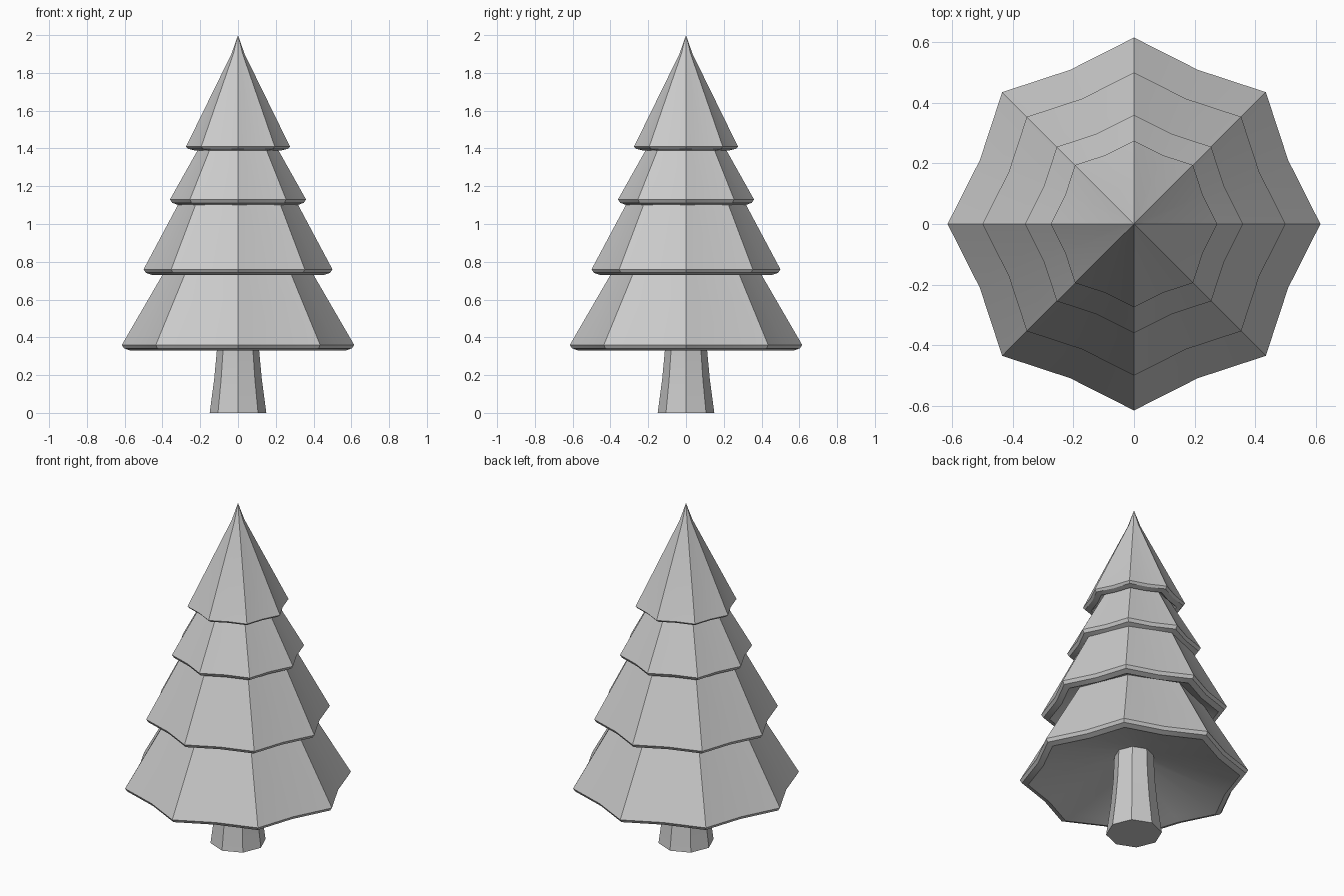
import bpy, bmesh
from math import cos, sin, pi

if "Cube" in bpy.data.objects:
    bpy.data.objects.remove(bpy.data.objects["Cube"])


def lathe(name, profile, sides):
    """Revolve (radius, z, valley ratio) points; every second vertex is a valley."""
    bm = bmesh.new()
    rings = []
    for r, z, valley in profile:
        if r == 0:
            rings.append([bm.verts.new((0, 0, z))])
            continue
        ring = []
        for i in range(sides):
            rr = r * (valley if i % 2 else 1)
            a = 2 * pi * i / sides
            ring.append(bm.verts.new((rr * cos(a), rr * sin(a), z)))
        rings.append(ring)
    for a, b in zip(rings, rings[1:]):
        for i in range(sides):
            j = (i + 1) % sides
            if len(a) == 1:
                bm.faces.new((a[0], b[i], b[j]))
            elif len(b) == 1:
                bm.faces.new((a[i], b[0], a[j]))
            else:
                bm.faces.new((a[i], b[i], b[j], a[j]))
    bmesh.ops.recalc_face_normals(bm, faces=bm.faces)
    mesh = bpy.data.meshes.new(name)
    bm.to_mesh(mesh)
    bm.free()
    ob = bpy.data.objects.new(name, mesh)
    bpy.context.collection.objects.link(ob)
    bpy.ops.object.select_all(action='DESELECT')
    ob.select_set(True)
    bpy.context.view_layer.objects.active = ob
    bpy.ops.object.shade_smooth_by_angle(angle=0.45)
    return ob


# foliage: pointed top, then four skirts (rim radius, rim z, next skirt's top radius)
tiers = [(0.275, 1.41, 0.20), (0.36, 1.13, 0.30), (0.50, 0.76, 0.38), (0.615, 0.36, None)]
profile = [(0, 2.0, 1), (0.035, 1.9, 0.925)]
for rim, z, inner in tiers:
    drop = 0.02 if rim < 0.3 else 0.03
    profile += [(rim, z, 0.895), (rim - 0.012, z - drop * 0.6, 0.895),
                (rim - 0.045, z - drop, 0.895)]
    if inner:
        profile.append((inner, z + 0.005, 0.92))
# hollow underside rising to the trunk
profile += [(0.52, 0.345, 0.9), (0.10, 0.48, 0.924), (0, 0.49, 1)]
lathe("foliage", profile, 16)

# tapered trunk
lathe("trunk", [(0, 0, 1), (0.15, 0, 1), (0.126, 0.18, 1), (0.112, 0.33, 1),
                (0.105, 0.5, 1), (0, 0.5, 1)], 8)
